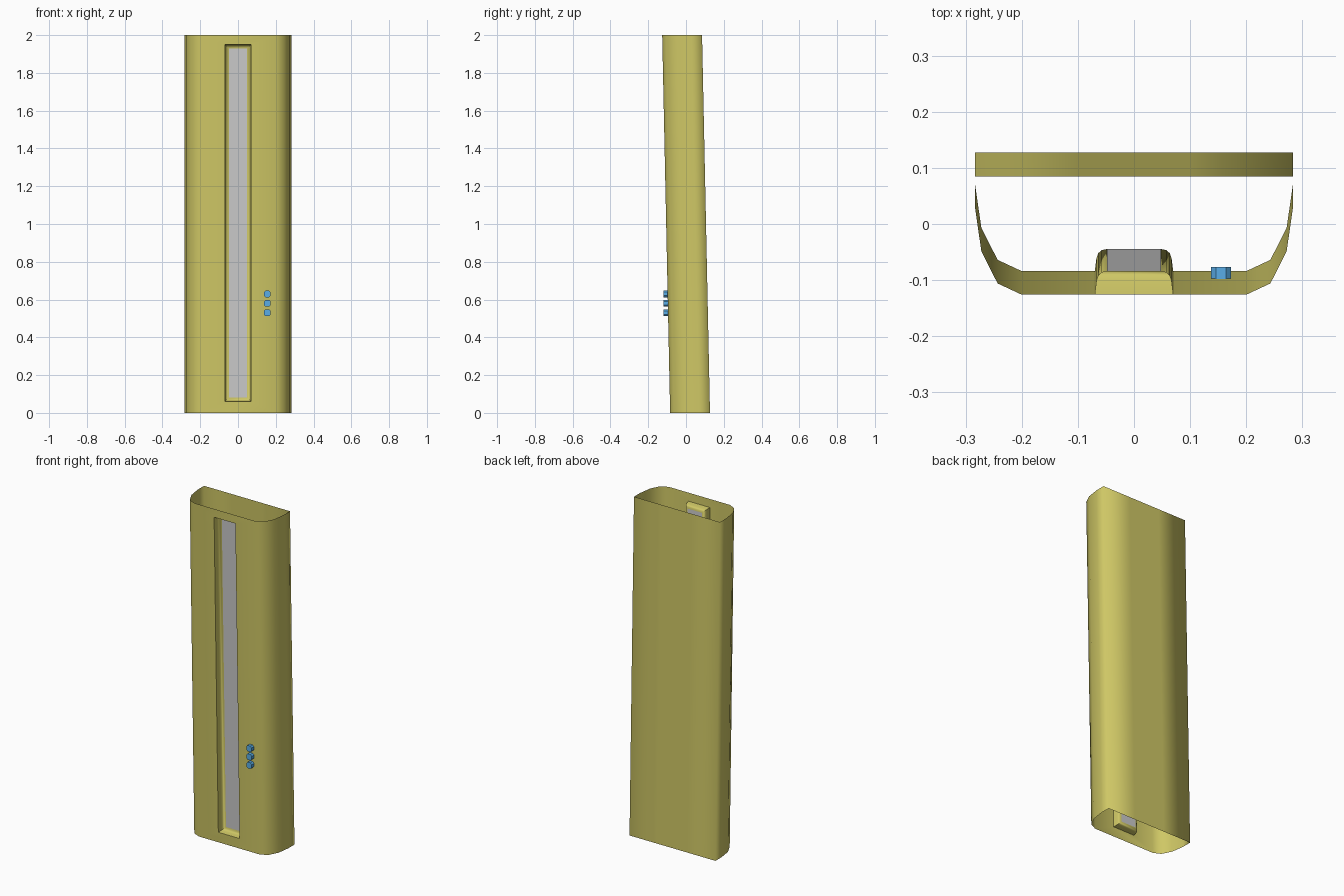
import bpy, bmesh, math

if "Cube" in bpy.data.objects:
    bpy.data.objects.remove(bpy.data.objects["Cube"])

H = 2.0
LEAN = 0.021          # forward lean per unit of height
FRONT = -0.084        # front plane at z = 0


def material(name, rgb):
    m = bpy.data.materials.new(name)
    m.diffuse_color = (*rgb, 1)
    m.use_nodes = True
    m.node_tree.nodes["Principled BSDF"].inputs["Base Color"].default_value = m.diffuse_color
    return m


def finish(name, bm, mat=None, angle=None):
    me = bpy.data.meshes.new(name)
    bm.to_mesh(me)
    bm.free()
    ob = bpy.data.objects.new(name, me)
    bpy.context.collection.objects.link(ob)
    if mat:
        me.materials.append(mat)
    bpy.ops.object.select_all(action='DESELECT')
    ob.select_set(True)
    bpy.context.view_layer.objects.active = ob
    if angle is None:
        bpy.ops.object.shade_smooth()
    else:
        bpy.ops.object.shade_smooth_by_angle(angle=math.radians(angle))
    return ob


def vert(bm, x, depth, z):
    # depth is measured back from the leaning front plane
    return bm.verts.new((x, FRONT + depth - LEAN * z, z))


def slot_ring(bm, half, depth):
    inset = 0.07 - half
    lo, hi = 0.06 + inset, 1.95 - inset
    return [vert(bm, x, depth, z) for x, z in
            ((-half, lo), (half, lo), (half, hi), (-half, hi))]


def bridge(bm, a, b):
    for i in range(4):
        j = (i + 1) % 4
        bm.faces.new((a[i], a[j], b[j], b[i]))


yellow = material("yellow", (0.62, 0.57, 0.13))
blue = material("blue", (0.1, 0.42, 0.8))

# Open D-shaped sleeve: side curves and flat back, counter-clockwise from above
side = [(0.2, 0), (0.243, 0.02), (0.272, 0.077), (0.283, 0.153), (0.283, 0.211), (0.1, 0.211)]
section = side + [(-x, d) for x, d in reversed(side)]
bm = bmesh.new()
low = [vert(bm, x, d, 0) for x, d in section]
top = [vert(bm, x, d, H) for x, d in section]
for i in range(len(section) - 1):
    bm.faces.new((low[i], low[i + 1], top[i + 1], top[i]))
# Front panel around the slot opening
rect = [low[-1], low[0], top[0], top[-1]]
bridge(bm, rect, slot_ring(bm, 0.07, 0))
finish("sleeve", bm, yellow)

# Recessed slot walls with rounded inner rim
bm = bmesh.new()
rings = [slot_ring(bm, h, d) for h, d in
         ((0.07, 0), (0.067, 0.024), (0.064, 0.033), (0.058, 0.039), (0.048, 0.041))]
for a, b in zip(rings, rings[1:]):
    bridge(bm, a, b)
finish("slot_rim", bm, yellow, 40)

# Grey strip at the bottom of the slot
bm = bmesh.new()
bm.faces.new(slot_ring(bm, 0.048, 0.041))
finish("slot_strip", bm, None, 40)

# Three small blue buttons with chamfered corners
for n, z in enumerate((0.53, 0.58, 0.63)):
    bm = bmesh.new()
    r, c = 0.018, 0.009
    pts = [(-c, -r), (c, -r), (r, -c), (r, c), (c, r), (-c, r), (-r, c), (-r, -c)]
    f = bm.faces.new([bm.verts.new((0.155 + x, -0.118, z + h)) for x, h in pts])
    ext = bmesh.ops.extrude_face_region(bm, geom=[f], use_keep_orig=True)
    for v in (g for g in ext["geom"] if isinstance(g, bmesh.types.BMVert)):
        v.co.y += 0.041
    bmesh.ops.recalc_face_normals(bm, faces=bm.faces[:])
    finish(f"button_{n + 1}", bm, blue, 30)
